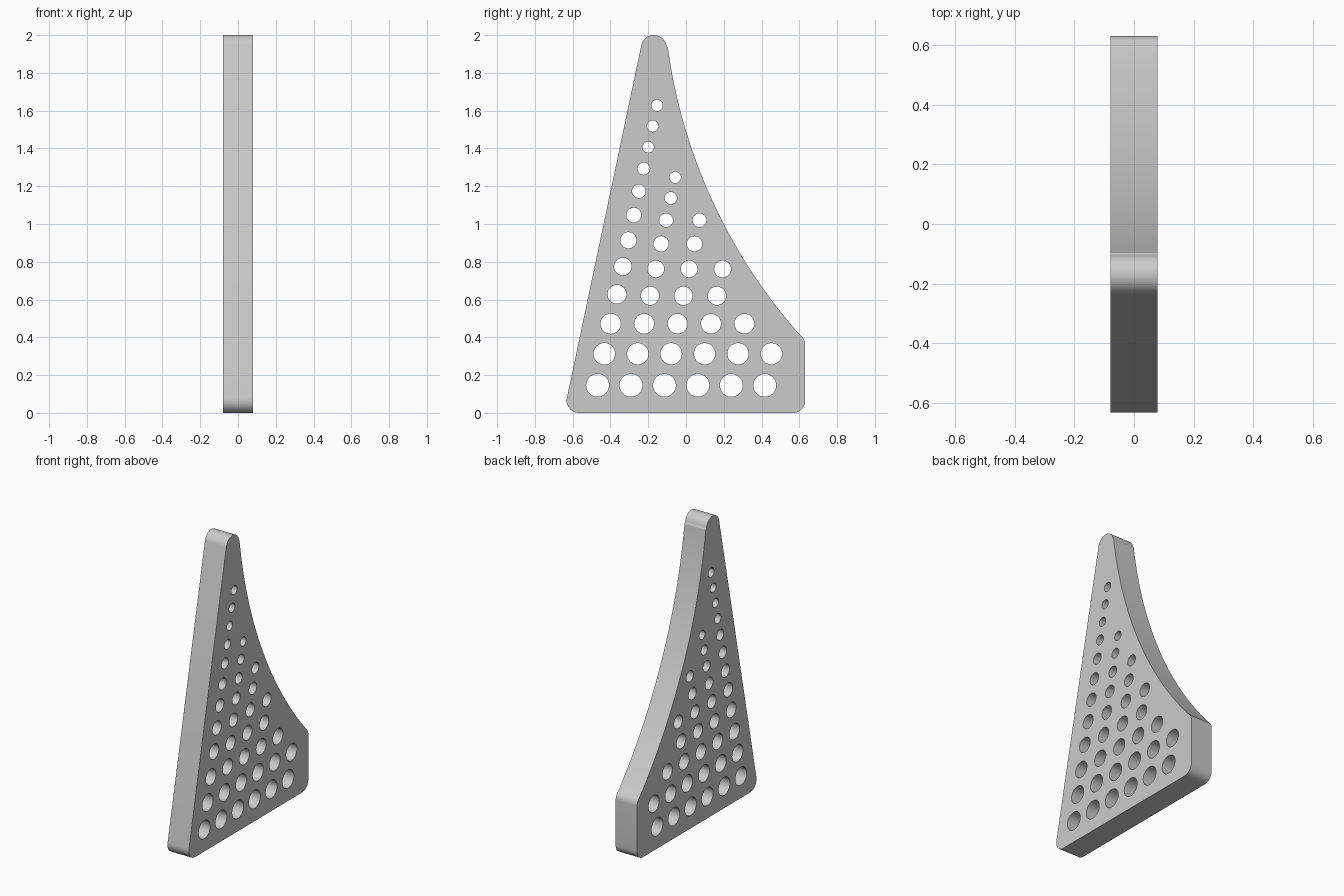
import bpy, bmesh
from math import sin, cos, radians

cube = bpy.data.objects.get("Cube")
if cube:
    bpy.data.objects.remove(cube, do_unlink=True)

HALF_THICKNESS = 0.079


def arc(cy, cz, r, start, end, steps):
    """Points along an arc, angles in degrees, measured from +y towards +z."""
    angles = [radians(start + (end - start) * i / steps) for i in range(steps + 1)]
    return [(cy + r * cos(a), cz + r * sin(a)) for a in angles]


def add_loop(curve, points):
    spline = curve.splines.new("POLY")
    spline.points.add(len(points) - 1)
    for p, (u, v) in zip(spline.points, points):
        p.co = (u, v, 0, 1)
    spline.use_cyclic_u = True


# Flat profile, extruded to the plate thickness
curve = bpy.data.curves.new("plate_profile", "CURVE")
curve.dimensions = "2D"
curve.fill_mode = "BOTH"
curve.extrude = HALF_THICKNESS

# Outline: straight sloping edge, rounded tip, concave edge, short back edge
outline = arc(-0.567, 0.065, 0.065, 270, 168.3, 10)
outline += arc(-0.170, 1.932, 0.068, 168.3, 8, 16)
outline += arc(2.757, 2.325, 2.88, 187.8, 221.7, 32)
outline += arc(0.572, 0.364, 0.058, 43, 0, 6)
outline += arc(0.568, 0.062, 0.062, 0, -90, 10)
add_loop(curve, outline)

# Holes: leaning columns that shrink and close up towards the tip
first_heights = [0.146, 0.313, 0.472, 0.628, 0.775, 0.914,
                 1.047, 1.174, 1.293, 1.407, 1.518, 1.628]
other_heights = [0.146, 0.313, 0.472, 0.62, 0.762, 0.895, 1.02, 1.137, 1.247]
for column, count in enumerate([12, 9, 7, 5, 3, 2]):
    heights = other_heights if column else first_heights
    shrink = 0.004 if column else 0.0035
    for row, z in enumerate(heights[:count]):
        y = -0.468 + 0.177 * column + 0.2125 * (z - heights[0])
        radius = max(0.0605 - shrink * row, 0.03)
        add_loop(curve, arc(y, z, radius, 0, 360, 32)[:-1])

profile = bpy.data.objects.new("plate_profile", curve)
bpy.context.collection.objects.link(profile)
bpy.context.view_layer.update()

# Turn the profile into a mesh standing in the y-z plane
graph = bpy.context.evaluated_depsgraph_get()
mesh = bpy.data.meshes.new_from_object(profile.evaluated_get(graph))
bpy.data.objects.remove(profile, do_unlink=True)
bm = bmesh.new()
bm.from_mesh(mesh)
bmesh.ops.remove_doubles(bm, verts=bm.verts, dist=0.0001)
for v in bm.verts:
    v.co = (v.co.z, v.co.x, v.co.y)
bmesh.ops.recalc_face_normals(bm, faces=bm.faces)
bm.to_mesh(mesh)
bm.free()

plate = bpy.data.objects.new("perforated_plate", mesh)
bpy.context.collection.objects.link(plate)

# Single grey material
grey = bpy.data.materials.new("plain grey")
grey.use_nodes = True
color = (0.6, 0.6, 0.6, 1)
grey.diffuse_color = color
grey.node_tree.nodes["Principled BSDF"].inputs["Base Color"].default_value = color
mesh.materials.clear()
mesh.materials.append(grey)

# Smooth round walls, keep the rims sharp
bpy.ops.object.select_all(action="DESELECT")
plate.select_set(True)
bpy.context.view_layer.objects.active = plate
bpy.ops.object.shade_smooth_by_angle(angle=radians(30))
